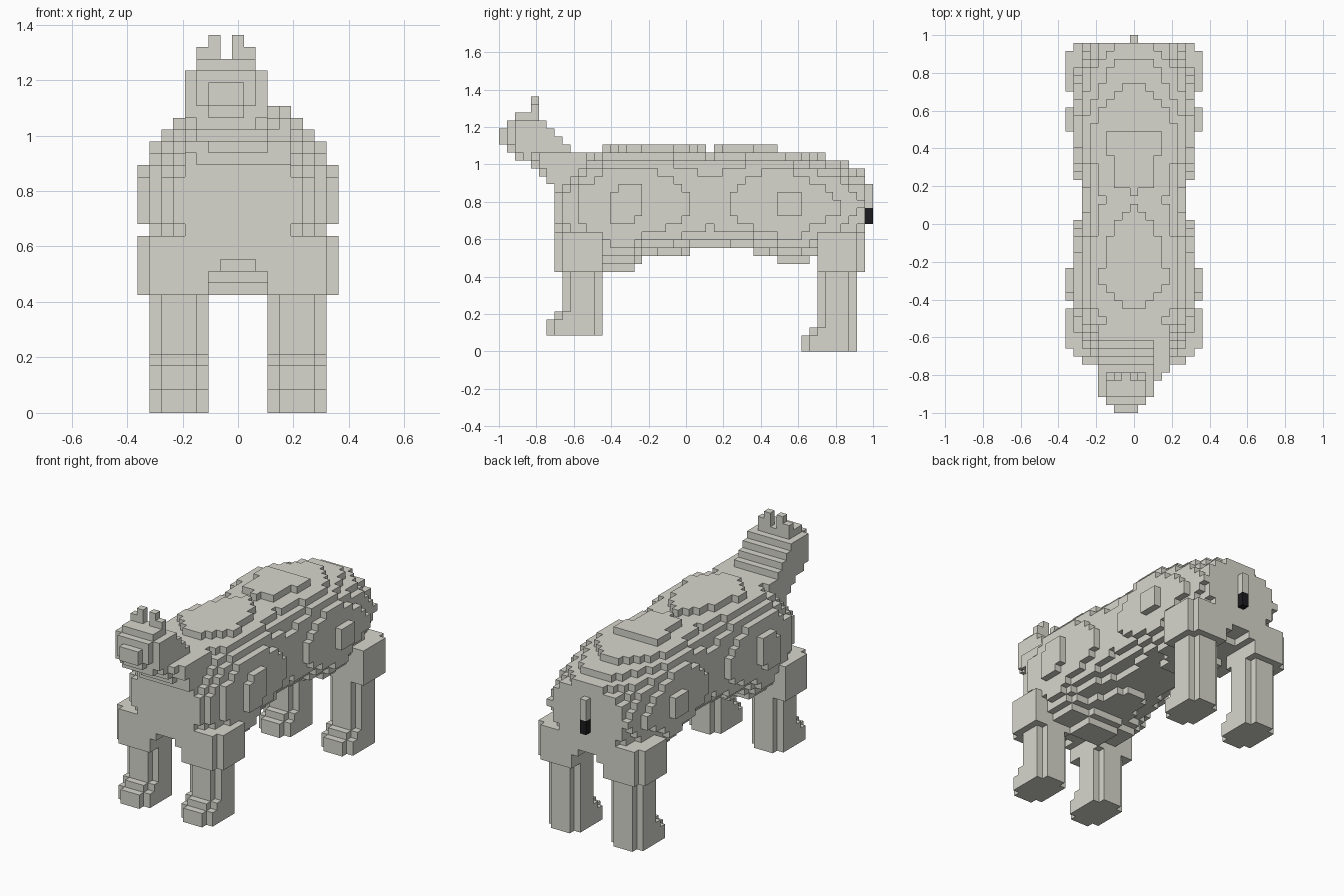
import bpy
import bmesh

cube = bpy.data.objects.get("Cube")
if cube:
    bpy.data.objects.remove(cube, do_unlink=True)

V = 2 / 47          # voxel edge
MID = 8             # centre column of the grid


def material(name, rgb):
    m = bpy.data.materials.new(name)
    m.use_nodes = True
    m.diffuse_color = (*rgb, 1)
    m.node_tree.nodes["Principled BSDF"].inputs["Base Color"].default_value = (*rgb, 1)
    return m


fur = material("warm_grey", (0.68, 0.675, 0.61))
dark = material("near_black", (0.012, 0.012, 0.014))


def box(x, y, z):
    """Cells of a block; each argument is a (start, stop) pair."""
    return {(i, j, k) for i in range(*x) for j in range(*y) for k in range(*z)}


def mirrored(cells):
    return {(2 * MID - i, j, k) for i, j, k in cells}


def build(name, cells, mat):
    """Skin a set of cells with the faces that border empty space."""
    bm = bmesh.new()
    verts = {}

    def vert(p):
        if p not in verts:
            i, j, k = p
            verts[p] = bm.verts.new(((i - MID - 0.5) * V, j * V - 1, k * V))
        return verts[p]

    for cell in sorted(cells):
        for axis in range(3):
            u, w = (axis + 1) % 3, (axis + 2) % 3
            for side in (0, 1):
                near = list(cell)
                near[axis] += 2 * side - 1
                if tuple(near) in cells:
                    continue
                ring = []
                for du, dw in ((0, 0), (1, 0), (1, 1), (0, 1)):
                    p = list(cell)
                    p[axis] += side
                    p[u] += du
                    p[w] += dw
                    ring.append(vert(tuple(p)))
                bm.faces.new(ring if side else ring[::-1])
    mesh = bpy.data.meshes.new(name)
    bm.to_mesh(mesh)
    bm.free()
    mesh.materials.append(mat)
    obj = bpy.data.objects.new(name, mesh)
    bpy.context.collection.objects.link(obj)


def ramp(points, t):
    """Straight-line interpolation through (position, value) pairs."""
    for (a, va), (b, vb) in zip(points, points[1:]):
        if t <= b:
            return va + (vb - va) * (t - a) / (b - a)
    return points[-1][1]


# Torso: rounded cross-sections along the length, rounder towards both ends
half_width = [(7, 5.9), (10, 7.3), (14, 8.12), (15, 8.25), (16, 8.25), (17, 8.12), (23, 7.1),
              (26, 6.4), (29, 7.1), (35, 8.08), (36, 8.12), (37, 8.08), (39, 7.5), (42, 7.1), (45, 6)]
rise = [(7, 3), (10, 6.3), (13, 7.05), (14, 7.2), (16, 7.55), (18, 7.55), (25, 7.01), (26, 6.9),
        (27, 7.02), (28, 7.3), (34, 7.3), (35, 6.95), (40, 6.1), (43, 5.3), (45, 4.3)]
drop = [(7, 5.5), (12, 7.3), (13, 8.2), (16, 8.2), (17, 7.2), (18, 6.3), (23, 6.05),
        (24, 5.6), (31, 5.6), (32, 6.1), (34, 6.3), (35, 7.1), (38, 7.2), (45, 5.2)]
squareness = [(7, 2.0), (13, 2.5), (35, 2.5), (40, 2.1), (45, 2.0)]
torso = set()
for j in range(7, 46):
    w, up, down, n = (ramp(c, j) for c in (half_width, rise, drop, squareness))
    for i, _, k in box((0, 17), (j, j + 1), (10, 26)):
        h = up if k >= 18 else down
        if (abs(i - MID) / w) ** n + (abs(k - 18) / h) ** n <= 1:
            torso.add((i, j, k))

# Thigh and shoulder blocks, with the outer end column cut back and an inner arch step
for start, outer_end in ((7, 7), (40, 45)):
    length = (start, start + 6)
    block = box((0, 6), length, (10, 15)) - box((0, 1), (outer_end, outer_end + 1), (10, 15))
    block |= box((6, 7), length, (12, 15))
    torso |= block | mirrored(block)
build("torso", torso, fur)


# Legs: chamfered columns with a stepped foot in front
def leg(y, ground):
    def column(front, z):
        cells = box((1, 6), (front, y + 5), z)
        return {c for c in cells if not (c[0] in (1, 5) and c[1] in (front, y + 4))}
    return column(y, (ground, 10)) | column(y - 1, (ground, ground + 3)) | column(y - 2, (ground, ground + 2))


for name, y, ground in (("front", 8, 2), ("back", 40, 0)):
    cells = leg(y, ground)
    build(name + "_right_leg", cells, fur)
    build(name + "_left_leg", mirrored(cells), fur)

# Head: slices as (y, bottom, top, first column, end column)
head_slices = [(0, 26, 28, 6, 9), (1, 25, 26, 6, 9), (1, 26, 29, 5, 10), (2, 24, 25, 5, 10),
               (2, 25, 29, 4, 11), (2, 29, 30, 5, 10), (3, 24, 29, 4, 11), (3, 29, 30, 5, 10),
               (4, 25, 29, 4, 11), (4, 29, 30, 5, 10), (5, 25, 29, 4, 11), (6, 25, 28, 4, 11),
               (7, 25, 27, 4, 11), (8, 25, 26, 4, 11)]
# Neck: slants back and swings to the centre line
neck_slices = [(4, 23, 24, 5, 11), (4, 24, 25, 4, 12), (5, 22, 23, 6, 11), (5, 23, 25, 4, 13),
               (6, 21, 22, 5, 13), (6, 22, 25, 4, 13), (7, 20, 21, 4, 12), (7, 21, 25, 4, 13),
               (8, 20, 25, 4, 13), (9, 20, 25, 4, 13), (10, 20, 25, 4, 13), (11, 20, 25, 5, 12)]
head = set()
for y, low, high, first, end in head_slices + neck_slices:
    head |= box((first, end), (y, y + 1), (low, high))
build("head_and_neck", head - torso, fur)

# Ears: wide base outside, tip on the inner column
build("right_ear", box((5, 7), (4, 5), (30, 31)) | box((6, 7), (4, 5), (31, 32)), fur)
build("left_ear", box((8, 10), (4, 5), (30, 31)) | box((8, 9), (4, 5), (31, 32)), fur)

# Tail with a dark tip
build("tail", box((8, 9), (46, 47), (18, 21)), fur)
build("tail_tip", box((8, 9), (46, 47), (16, 18)), dark)
